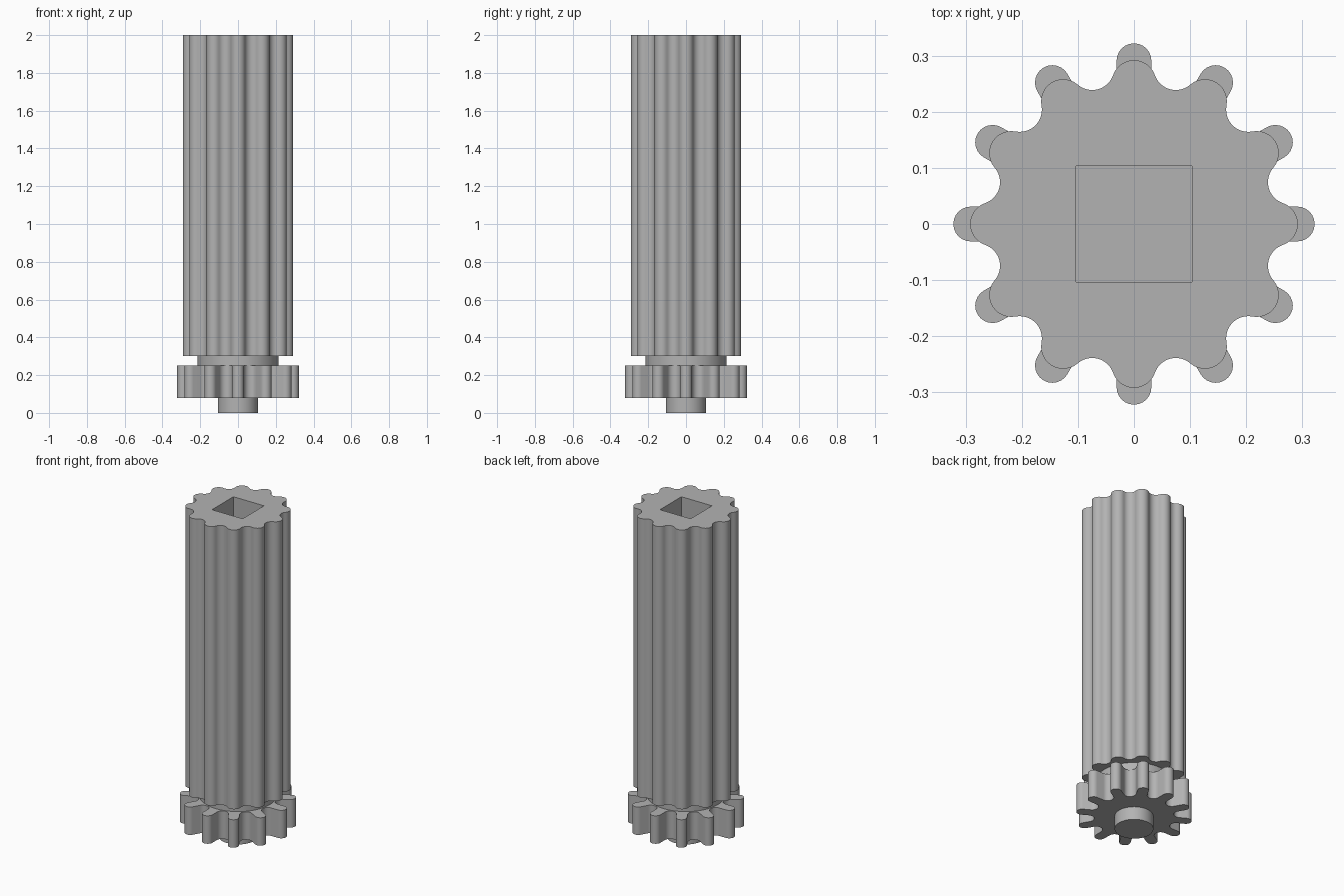
import bpy
import bmesh
from math import sin, cos, pi, radians, atan2

if "Cube" in bpy.data.objects:
    bpy.data.objects.remove(bpy.data.objects["Cube"], do_unlink=True)

TEETH = 12
HALF_PITCH = pi / TEETH

# One plain grey for the whole part
grey = bpy.data.materials.new("grey_metal")
grey.use_nodes = True
colour = (0.45, 0.45, 0.45, 1)
grey.diffuse_color = colour
grey.node_tree.nodes["Principled BSDF"].inputs["Base Color"].default_value = colour


def arc(centre, radius, start, end, turn, steps=12):
    """Arc about a point at distance 'centre' along direction 'turn'."""
    pts = []
    for i in range(steps + 1):
        a = turn + start + (end - start) * i / steps
        pts.append((centre * cos(turn) + radius * cos(a),
                    centre * sin(turn) + radius * sin(a)))
    return pts


def toothed_profile(tip_centre, tip_radius, root_centre, root_radius, sweep):
    """Round tooth tips joined by tangent round valleys."""
    pts = []
    for i in range(TEETH):
        turn = 2 * HALF_PITCH * i
        lean = sweep - HALF_PITCH
        pts += arc(tip_centre, tip_radius, -sweep, sweep, turn)
        pts += arc(root_centre, root_radius, pi + lean, pi - lean, turn + HALF_PITCH)
    return pts


def circle(radius, sides=64):
    return [(radius * cos(2 * pi * i / sides), radius * sin(2 * pi * i / sides))
            for i in range(sides)]


def prism(name, profile, bottom, top):
    bm = bmesh.new()
    base = bm.faces.new([bm.verts.new((x, y, bottom)) for x, y in profile])
    bmesh.ops.remove_doubles(bm, verts=bm.verts, dist=0.0002)
    base = bm.faces[:]
    new = bmesh.ops.extrude_face_region(bm, geom=base, use_keep_orig=True)["geom"]
    bmesh.ops.translate(bm, vec=(0, 0, top - bottom),
                        verts=[v for v in new if isinstance(v, bmesh.types.BMVert)])
    bmesh.ops.recalc_face_normals(bm, faces=bm.faces)
    mesh = bpy.data.meshes.new(name)
    bm.to_mesh(mesh)
    bm.free()
    mesh.materials.append(grey)
    obj = bpy.data.objects.new(name, mesh)
    bpy.context.collection.objects.link(obj)
    return obj


def smooth(obj):
    obj.data.shade_smooth()
    obj.data.set_sharp_from_angle(angle=radians(30))


# Long splined barrel with tangent convex and concave arcs
tip_c, tip_r, root_c, root_r = 0.2527, 0.0393, 0.2878, 0.0393
sweep = atan2(root_c * sin(HALF_PITCH), root_c * cos(HALF_PITCH) - tip_c)
barrel = prism("splined_barrel",
               toothed_profile(tip_c, tip_r, root_c, root_r, sweep), 0.30, 2.0)

# Square socket in the top of the barrel
h = 0.103
cutter = prism("socket_cutter", [(-h, -h), (h, -h), (h, h), (-h, h)], 1.4, 2.1)
cutter.hide_render = True
cut = barrel.modifiers.new("socket", 'BOOLEAN')
cut.operation = 'DIFFERENCE'
cut.solver = 'EXACT'
cut.object = cutter
bpy.context.view_layer.objects.active = barrel
bpy.ops.object.modifier_apply(modifier=cut.name)
bpy.data.objects.remove(cutter, do_unlink=True)

# Neck, gear with straight-sided teeth, and bottom pin
neck = prism("neck", circle(0.214), 0.25, 0.30)
gear = prism("gear", toothed_profile(0.291, 0.031, 0.255, 0.035, pi / 2), 0.08, 0.25)
pin = prism("bottom_pin", circle(0.107), 0.0, 0.08)

for part in (barrel, neck, gear, pin):
    smooth(part)
